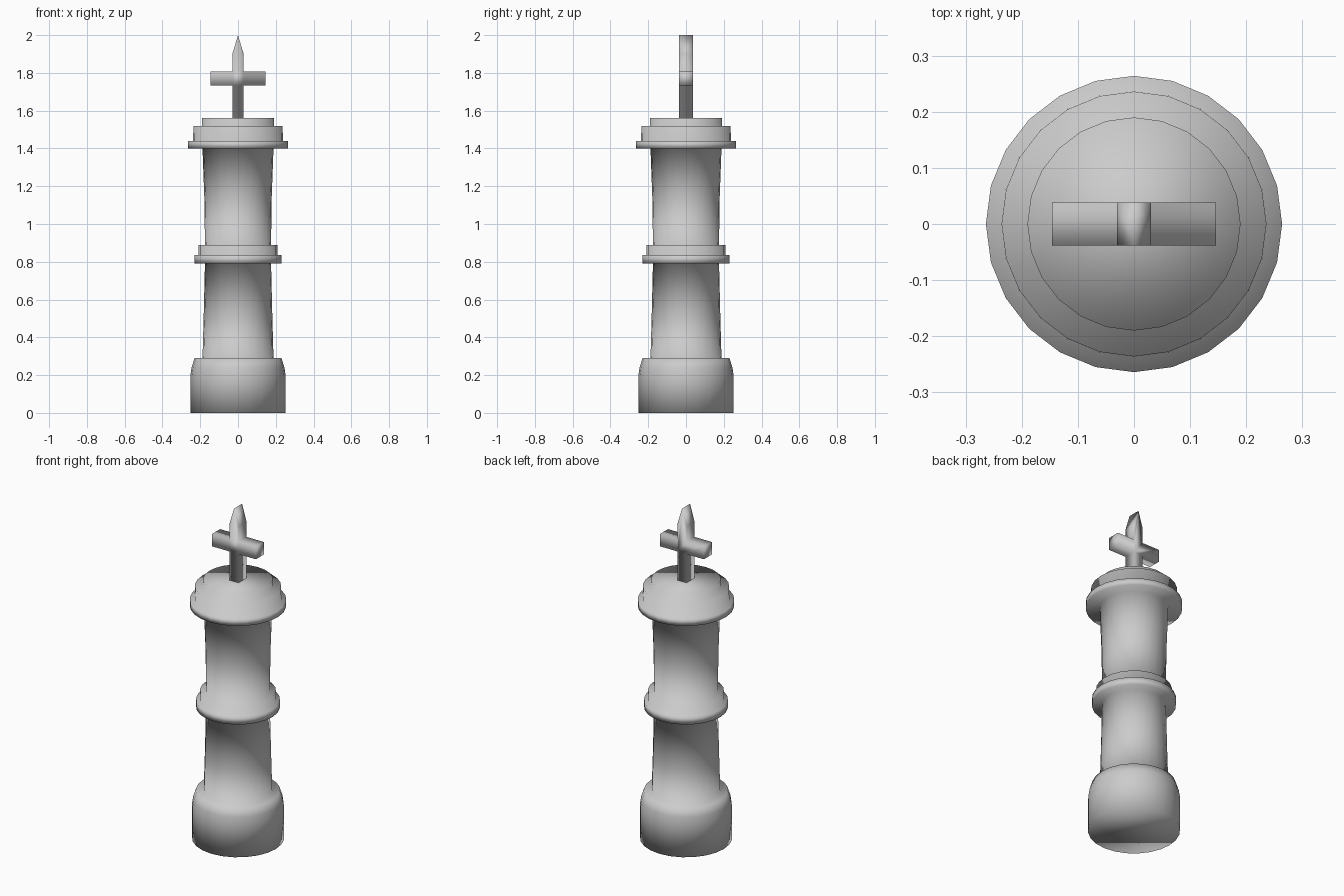
import bpy, bmesh
from math import cos, sin, tau

if "Cube" in bpy.data.objects:
    bpy.data.objects.remove(bpy.data.objects["Cube"])

SIDES = 24


def make_object(name, bm):
    bmesh.ops.recalc_face_normals(bm, faces=bm.faces[:])
    for f in bm.faces:
        f.smooth = True
    mesh = bpy.data.meshes.new(name)
    bm.to_mesh(mesh)
    bm.free()
    obj = bpy.data.objects.new(name, mesh)
    bpy.context.collection.objects.link(obj)
    return obj


def lathe(name, profile):
    """Revolve (radius, z) points about z and cap both ends."""
    bm = bmesh.new()
    rings = [[bm.verts.new((r * cos(tau * i / SIDES), r * sin(tau * i / SIDES), z))
              for i in range(SIDES)] for r, z in profile]
    for a, b in zip(rings, rings[1:]):
        for i in range(SIDES):
            j = (i + 1) % SIDES
            bm.faces.new((a[i], a[j], b[j], b[i]))
    bm.faces.new(rings[0])
    bm.faces.new(rings[-1])
    return make_object(name, bm)


# Turned body: base, lower shaft, middle collar, upper shaft, stepped crown
lathe("turned_body", [
    (0.252, 0.0), (0.252, 0.20), (0.246, 0.24), (0.230, 0.29),
    (0.188, 0.29), (0.182, 0.50), (0.175, 0.79),
    (0.230, 0.79), (0.230, 0.836), (0.208, 0.836), (0.208, 0.89),
    (0.175, 0.89), (0.178, 1.13), (0.188, 1.40),
    (0.264, 1.40), (0.264, 1.44), (0.238, 1.44), (0.236, 1.52),
    (0.190, 1.52), (0.190, 1.56),
])

# Cross finial: mirrored outline with a ridged tip, extruded in depth
half = [(0.03, 1.555), (0.03, 1.733), (0.146, 1.733), (0.146, 1.808),
        (0.03, 1.808), (0.03, 1.90)]
outline = half + [(0.0, 2.0)] + [(-x, z) for x, z in reversed(half)]
bm = bmesh.new()
face = bm.faces.new([bm.verts.new((x, -0.038, z)) for x, z in outline])
ext = bmesh.ops.extrude_face_region(bm, geom=[face], use_keep_orig=True)
bmesh.ops.translate(bm, vec=(0, 0.076, 0),
                    verts=[g for g in ext["geom"] if isinstance(g, bmesh.types.BMVert)])
cross = make_object("cross_finial", bm)
